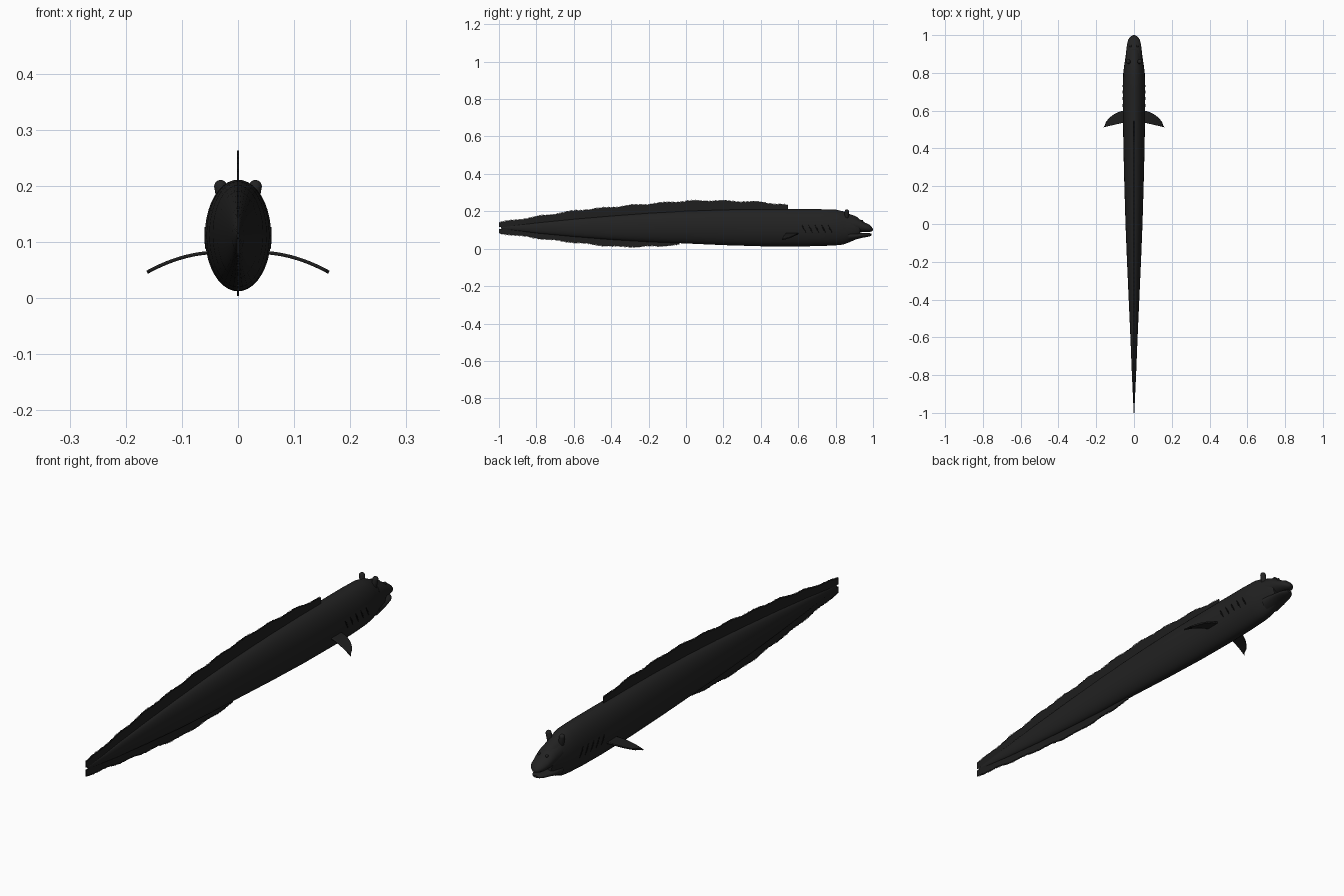
import bpy, bmesh, math, random
from mathutils import Vector

random.seed(4)
cube = bpy.data.objects.get("Cube")
if cube:
    bpy.data.objects.remove(cube, do_unlink=True)


def material(name, v):
    m = bpy.data.materials.new(name)
    m.use_nodes = True
    m.diffuse_color = (v, v, v, 1)
    m.node_tree.nodes["Principled BSDF"].inputs["Base Color"].default_value = (v, v, v, 1)
    return m


SKIN = material("charcoal skin", 0.016)
FIN = material("dark fin", 0.013)
SLIT = material("black slit", 0.004)


def finish(name, bm, mat, smooth=True):
    bmesh.ops.recalc_face_normals(bm, faces=bm.faces)
    me = bpy.data.meshes.new(name)
    bm.to_mesh(me)
    bm.free()
    me.materials.append(mat)
    ob = bpy.data.objects.new(name, me)
    bpy.context.collection.objects.link(ob)
    if smooth:
        bpy.ops.object.select_all(action='DESELECT')
        ob.select_set(True)
        bpy.context.view_layer.objects.active = ob
        bpy.ops.object.shade_smooth_by_angle(angle=math.radians(50))
    return ob


def sample(table, y):
    """Linear lookup in rows sorted by their first value."""
    for a, b in zip(table, table[1:]):
        if y <= b[0]:
            t = max(0, (y - a[0]) / (b[0] - a[0]))
            return [p + (q - p) * t for p, q in zip(a[1:], b[1:])]
    return table[-1][1:]


def loft(name, table, sides=40):
    """Elliptical rings from rows of y, top, bottom and half width."""
    bm = bmesh.new()
    rings = []
    for y, top, bottom, w in table:
        zc, h = (top + bottom) / 2, (top - bottom) / 2
        rings.append([bm.verts.new((w * math.cos(a), y, zc + h * math.sin(a)))
                      for a in (math.tau * i / sides for i in range(sides))])
    for r, s in zip(rings, rings[1:]):
        for i in range(sides):
            j = (i + 1) % sides
            bm.faces.new((r[i], r[j], s[j], s[i]))
    bm.faces.new(rings[0])
    bm.faces.new(rings[-1])
    return finish(name, bm, SKIN)


# Long tapering body
BODY = [(-0.99, .115, .107, .002), (-0.8, .138, .083, .011), (-0.6, .158, .064, .019),
        (-0.4, .175, .048, .028), (-0.2, .19, .036, .037), (0, .201, .028, .045),
        (0.2, .208, .019, .051), (0.4, .211, .013, .056), (0.6, .211, .012, .059),
        (0.72, .211, .014, .059), (0.8, .209, .018, .057), (0.84, .2, .022, .052),
        (0.87, .187, .033, .047), (0.9, .176, .046, .043), (0.92, .166, .055, .039),
        (0.93, .155, .064, .034)]
loft("body", BODY)

# Blunt snout above a separate lower jaw
loft("upper_snout", [(0.87, .182, .085, .044), (0.91, .168, .088, .042), (0.935, .154, .089, .039),
                     (0.955, .14, .089, .036), (0.975, .132, .089, .031), (0.988, .122, .091, .023),
                     (0.996, .111, .094, .013), (1.0, .104, .099, .004)])
loft("lower_jaw", [(0.87, .1, .036, .044), (0.91, .088, .05, .041), (0.94, .085, .058, .036),
                   (0.965, .084, .062, .03), (0.982, .083, .066, .021), (0.992, .08, .071, .01)])


# Ragged ribbon fins with backswept teeth
def ribbon(name, table, step=0.006, thick=0.002):
    start, end = table[0][0], table[-1][0]
    n = round((end - start) / step)
    bm = bmesh.new()
    pairs = []
    for i in range(n + 1):
        y = start + (end - start) * i / n
        root, edge = sample(table, y)
        out = 1 if edge > root else -1
        wave = .0025 * math.sin(y * 38) + random.uniform(-.001, .001)
        for tooth in (0, 1):
            tip = edge + out * (wave - .006 * tooth)
            pairs.append([[bm.verts.new((x, max(-1, y + tooth * step * .75), z))
                           for z in (root, tip)] for x in (-thick, thick)])
    for (a, b), (c, d) in zip(pairs, pairs[1:]):
        bm.faces.new((a[0], c[0], c[1], a[1]))
        bm.faces.new((b[0], d[0], d[1], b[1]))
        bm.faces.new((a[1], c[1], d[1], b[1]))
    for (a, b) in (pairs[0], pairs[-1]):
        bm.faces.new((a[0], a[1], b[1], b[0]))
    finish(name, bm, FIN, False)


ribbon("dorsal_fin", [(-1, .116, .146), (-0.95, .115, .152), (-0.6, .14, .207), (-0.3, .165, .236),
                      (0, .18, .259), (0.15, .19, .261), (0.4, .195, .253), (0.54, .2, .236)])
ribbon("anal_fin", [(-1, .106, .078), (-0.95, .107, .072), (-0.7, .09, .04), (-0.4, .065, .008),
                    (-0.25, .055, .006), (-0.04, .045, .016)])


# Arched pectoral fins with ragged tips
def pectoral(name, side):
    bm = bmesh.new()
    cols, rows = 18, 10
    grid = []
    for r in range(rows + 1):
        t = r / rows
        line = []
        for c in range(cols + 1):
            u = c / cols
            reach = 1 - .13 * u * t
            if r == rows:
                reach -= .09 * (c % 2)
            s = t * reach
            x = .05 + .112 * s
            front = .602 - .03 * s - .055 * s ** 3
            back = .538 - .026 * s
            z = .081 - .008 * s - .027 * s * s
            line.append(bm.verts.new((side * x, back + (front - back) * u, z)))
        grid.append(line)
    for p, q in zip(grid, grid[1:]):
        for i in range(cols):
            bm.faces.new((p[i], p[i + 1], q[i + 1], q[i]))
    ob = finish(name, bm, FIN)
    mod = ob.modifiers.new("thickness", 'SOLIDIFY')
    mod.thickness = .006
    mod.offset = 0


# Gill slits lying on the curved flank
def gill(name, y0, side):
    bm = bmesh.new()
    prev = None
    for i in range(9):
        t = i / 8
        y, z = y0 + .02 * t, .127 - .04 * t
        half = .0006 + .0028 * math.sin(math.pi * t)
        row = []
        for dy in (-half, half):
            top, bottom, w = sample(BODY, y + dy)
            k = (z - (top + bottom) / 2) / ((top - bottom) / 2)
            row.append(bm.verts.new((side * (w * math.sqrt(1 - k * k) + .001), y + dy, z)))
        if prev:
            bm.faces.new((prev[0], prev[1], row[1], row[0]))
        prev = row
    ob = finish(name, bm, SLIT)
    ob.modifiers.new("thickness", 'SOLIDIFY').thickness = .001


# Rounded knobs: a flared stalk with a domed cap
def knob(name, base, tip, radius, mat):
    base, tip = Vector(base), Vector(tip)
    axis = tip - base
    turn = axis.to_track_quat('Z', 'Y')
    bm = bmesh.new()
    bmesh.ops.create_uvsphere(bm, u_segments=20, v_segments=14, radius=radius)
    for v in bm.verts:
        if v.co.z < 0:
            v.co.z -= axis.length
        v.co = tip + turn @ v.co
    finish(name, bm, mat)


for label, side in (("left", 1), ("right", -1)):
    pectoral(label + "_pectoral_fin", side)
    for n in range(5):
        gill(f"{label}_gill_slit_{n + 1}", .62 + .035 * n, side)
    knob(label + "_eye_stalk", (side * .025, .858, .165), (side * .031, .86, .199), .0115, SKIN)
    knob(label + "_nostril", (side * .015, .935, .14), (side * .018, .942, .147), .006, SKIN)
